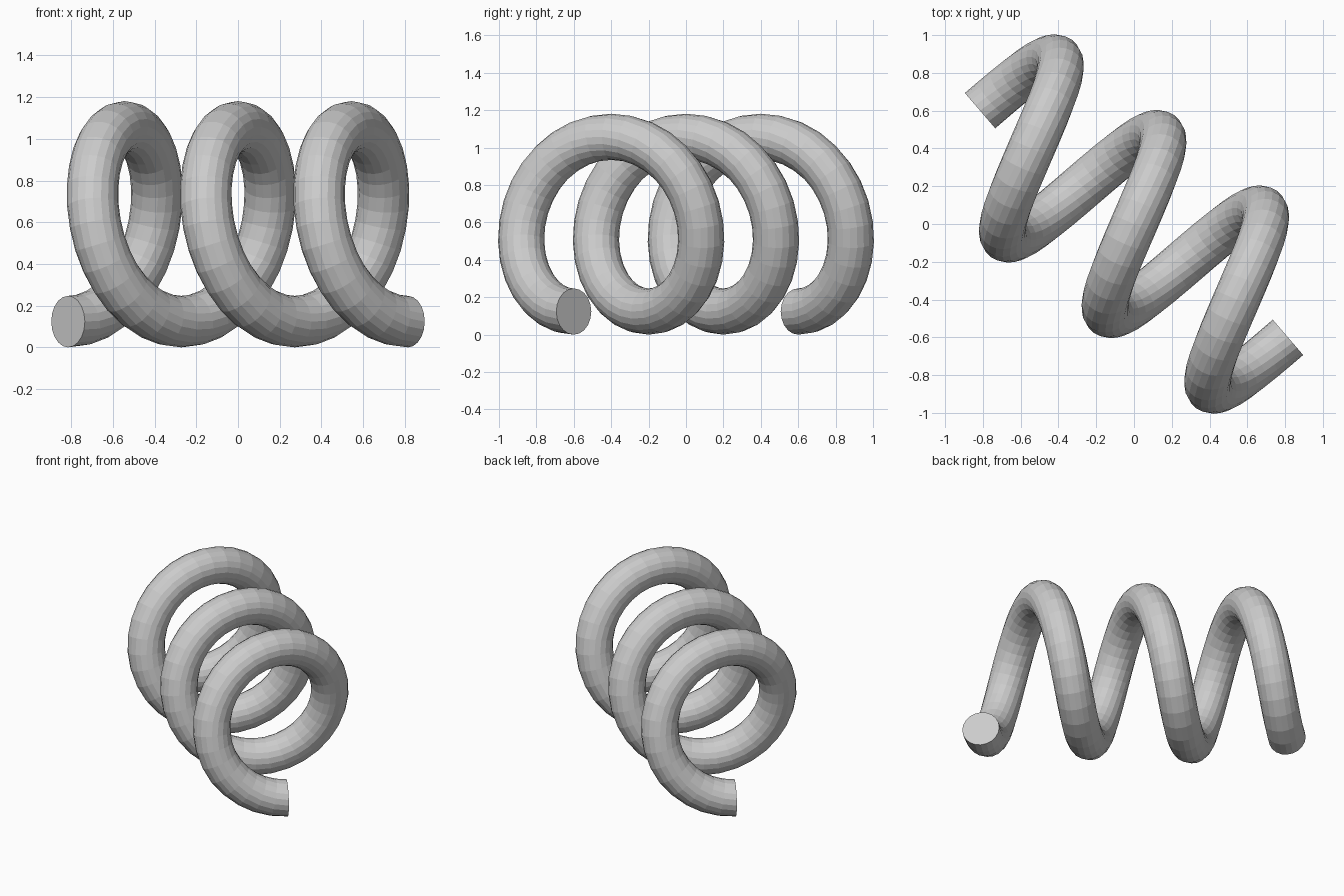
import bpy, bmesh
from math import sin, cos, pi
from mathutils import Vector

if "Cube" in bpy.data.objects:
    bpy.data.objects.remove(bpy.data.objects["Cube"])

TURNS, STEPS, SIDES = 3, 32, 20      # coil turns, rings per turn, tube sides
COIL_R, TUBE_R = 0.467, 0.1235
START, END = Vector((-0.815, 0.6, 0)), Vector((0.815, -0.6, 0))
UP = Vector((0, 0, 1))
axis = (END - START).normalized()
side = UP.cross(axis)                # horizontal, square to the axis
pitch = (END - START).length / TURNS

# Coil spring: round section swept along a horizontal helix
bm = bmesh.new()
rings = []
for i in range(TURNS * STEPS + 1):
    a = 2 * pi * i / STEPS
    radial = side * sin(a) - UP * cos(a)
    centre = (START + axis * (pitch * i / STEPS) + radial * COIL_R
              + UP * (COIL_R + TUBE_R))
    tangent = ((side * cos(a) + UP * sin(a)) * COIL_R
               + axis * pitch / (2 * pi)).normalized()
    binormal = tangent.cross(radial)
    rings.append([bm.verts.new(centre + TUBE_R * (radial * cos(2 * pi * k / SIDES)
                                                 + binormal * sin(2 * pi * k / SIDES)))
                  for k in range(SIDES)])
for r0, r1 in zip(rings, rings[1:]):
    for k in range(SIDES):
        n = (k + 1) % SIDES
        bm.faces.new((r0[k], r0[n], r1[n], r1[k]))

# Flat end caps
bm.faces.new(rings[0])
bm.faces.new(rings[-1])
bmesh.ops.recalc_face_normals(bm, faces=bm.faces)

mesh = bpy.data.meshes.new("coil_spring")
bm.to_mesh(mesh)
bm.free()
bpy.context.collection.objects.link(bpy.data.objects.new("coil_spring", mesh))
